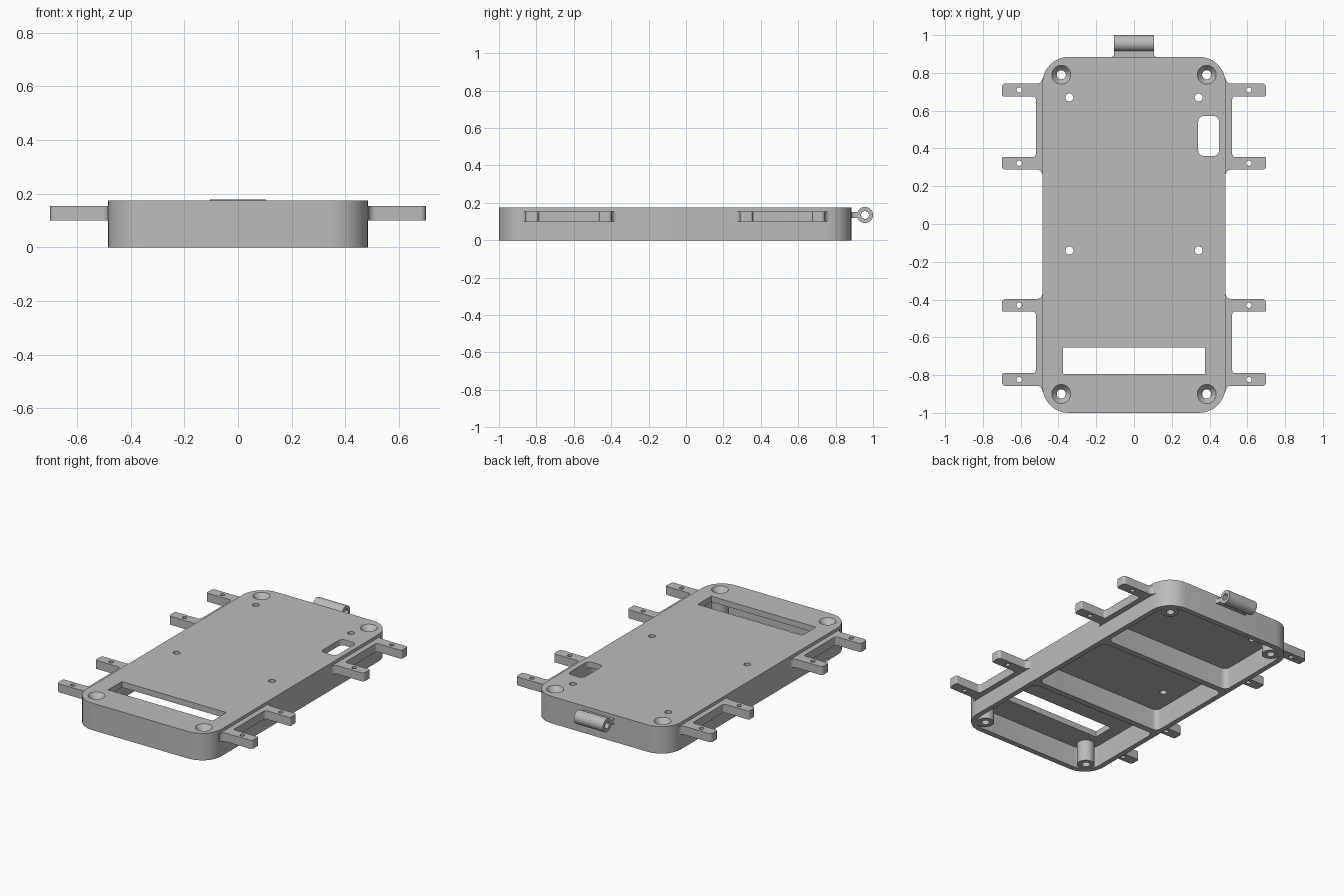
import bpy, bmesh
from math import cos, sin, pi
from mathutils import Vector

cube = bpy.data.objects.get("Cube")
if cube:
    bpy.data.objects.remove(cube, do_unlink=True)

grey = bpy.data.materials.new("plain_grey")
grey.use_nodes = True
GREY = (0.5, 0.5, 0.5, 1)
grey.diffuse_color = GREY
grey.node_tree.nodes["Principled BSDF"].inputs["Base Color"].default_value = GREY


def rounded(corners, steps=8):
    """Outline from (x, y, radius) right-angle corners, convex or concave."""
    out = []
    for i, (x, y, r) in enumerate(corners):
        p = Vector((x, y))
        if r == 0:
            out.append(p)
            continue
        u = (Vector(corners[i - 1][:2]) - p).normalized()
        v = (Vector(corners[(i + 1) % len(corners)][:2]) - p).normalized()
        c = p + r * (u + v)
        for k in range(steps + 1):
            t = pi / 2 * k / steps
            out.append(c - r * (v * cos(t) + u * sin(t)))
    return out


def rect(x0, x1, y0, y1, front_r=0, back_r=0):
    return rounded([(x0, y0, front_r), (x1, y0, front_r),
                    (x1, y1, back_r), (x0, y1, back_r)])


def prism(name, outline, z0, z1):
    bm = bmesh.new()
    face = bm.faces.new([bm.verts.new((p[0], p[1], z0)) for p in outline])
    new = bmesh.ops.extrude_face_region(bm, geom=[face])["geom"]
    top = [g for g in new if isinstance(g, bmesh.types.BMVert)]
    bmesh.ops.translate(bm, verts=top, vec=(0, 0, z1 - z0))
    bmesh.ops.recalc_face_normals(bm, faces=bm.faces)
    mesh = bpy.data.meshes.new(name)
    bm.to_mesh(mesh)
    bm.free()
    mesh.materials.append(grey)
    ob = bpy.data.objects.new(name, mesh)
    bpy.context.collection.objects.link(ob)
    return ob


def cone(name, x, y, z0, z1, r0, r1, rotation=(0, 0, 0)):
    bpy.ops.mesh.primitive_cone_add(vertices=32, radius1=r0, radius2=r1, depth=z1 - z0,
                                    location=(x, y, (z0 + z1) / 2), rotation=rotation)
    ob = bpy.context.object
    ob.name = name
    ob.data.materials.append(grey)
    return ob


def combine(ob, tool, operation="DIFFERENCE"):
    """Apply a boolean and throw the tool away."""
    mod = ob.modifiers.new("bool", "BOOLEAN")
    mod.operation, mod.solver, mod.object = operation, "EXACT", tool
    bpy.context.view_layer.objects.active = ob
    bpy.ops.object.modifier_apply(modifier=mod.name)
    bpy.data.objects.remove(tool, do_unlink=True)


def drill(ob, x, y, r):
    combine(ob, cone("drill", x, y, -0.1, 0.3, r, r))


def smooth(ob):
    bpy.ops.object.select_all(action="DESELECT")
    ob.select_set(True)
    bpy.context.view_layer.objects.active = ob
    bpy.ops.object.shade_smooth_by_angle(angle=pi / 6)


# Housing with three open pockets below, leaving two cross ribs
HEIGHT, FLOOR = 0.175, 0.137
body = prism("housing", rect(-0.485, 0.485, -1, 0.885, 0.14, 0.14), 0, HEIGHT)
for y0, y1, front_r, back_r in ((-0.965, -0.37, 0.105, 0.035),
                                (-0.33, 0.26, 0.035, 0.035),
                                (0.30, 0.85, 0.035, 0.105)):
    combine(body, prism("pocket", rect(-0.452, 0.452, y0, y1, front_r, back_r), -0.1, FLOOR))

# Corner screw posts with countersunk holes, and small mounting holes
for x in (-0.385, 0.385):
    for y in (-0.9, 0.79):
        combine(body, cone("post", x, y, 0, 0.155, 0.052, 0.052), "UNION")
        drill(body, x, y, 0.024)
        combine(body, cone("countersink", x, y, 0.14, HEIGHT + 0.001, 0.024, 0.051))
for x in (-0.342, 0.342):
    for y in (-0.14, 0.67):
        drill(body, x, y, 0.021)

# Wide front slot and small rounded window
combine(body, prism("slot", rect(-0.375, 0.375, -0.795, -0.655), 0.1, 0.3))
combine(body, prism("window", rect(0.34, 0.45, 0.36, 0.572, 0.03, 0.03), 0.1, 0.3))
smooth(body)

# Side brackets: two arms joined by a thin strip
ARM, TIP = 0.067, 0.70
for side, s in (("left", 1), ("right", -1)):
    for place, y0, y1 in (("front", -0.857, -0.397), ("back", 0.288, 0.743)):
        half = [(0.46, y0 - 0.03, 0), (0.485, y0 - 0.03, 0), (0.485, y0, 0.029),
                (TIP, y0, 0.02), (TIP, y0 + ARM, 0.01), (0.52, y0 + ARM, 0.015)]
        other = [(x, y0 + y1 - y, r) for x, y, r in reversed(half)]
        outline = [(s * p.x, p.y) for p in rounded(half + other)]
        bracket = prism(f"{side}_{place}_bracket", outline, 0.10, 0.155)
        for y in (y0 + ARM / 2, y1 - ARM / 2):
            drill(bracket, s * 0.608, y, 0.014)
        smooth(bracket)

# Hinge barrel and its web on the back wall
along_x = (0, pi / 2, 0)
barrel = cone("hinge_barrel", 0, 0.957, 0.03, 0.24, 0.043, 0.043, along_x)
combine(barrel, cone("bore", 0, 0.957, -0.1, 0.37, 0.021, 0.021, along_x))
smooth(barrel)
web = prism("hinge_web", rounded([(-0.12, 0.87, 0), (0.12, 0.87, 0), (0.12, 0.885, 0),
                                  (0.105, 0.885, 0.0145), (0.105, 0.926, 0),
                                  (-0.105, 0.926, 0), (-0.105, 0.885, 0.0145),
                                  (-0.12, 0.885, 0)]), 0.12, 0.15)
smooth(web)
